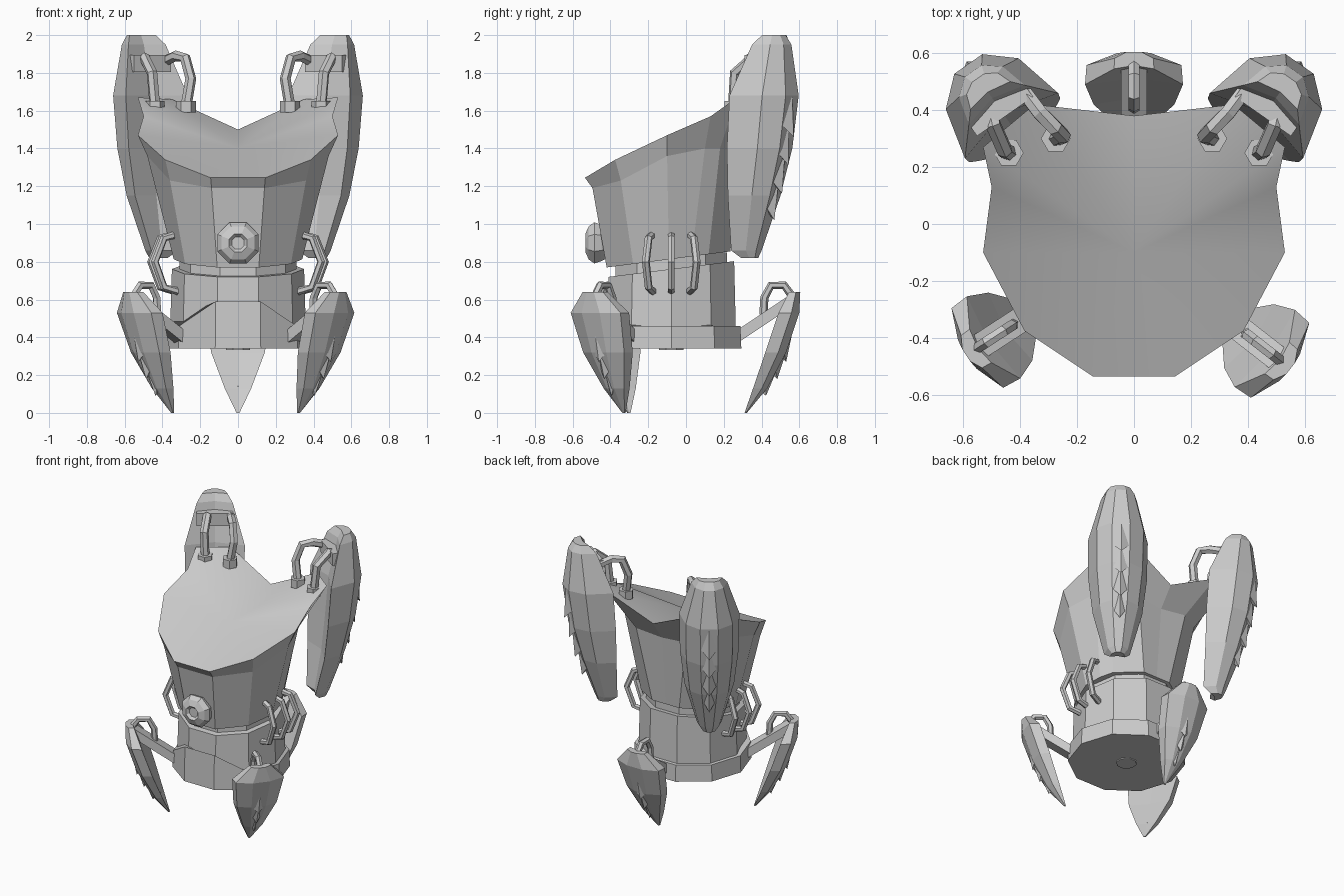
import bpy, bmesh
from math import sin, cos, pi, radians
from mathutils import Vector, Matrix

if "Cube" in bpy.data.objects:
    bpy.data.objects.remove(bpy.data.objects["Cube"])

CY = -0.078  # axis of the round base
I4 = Matrix.Identity(4)


def make(name, verts, faces, M=I4):
    me = bpy.data.meshes.new(name)
    me.from_pydata([M @ Vector(v) for v in verts], [], faces)
    bm = bmesh.new()
    bm.from_mesh(me)
    bmesh.ops.recalc_face_normals(bm, faces=bm.faces[:])
    bm.to_mesh(me)
    bm.free()
    ob = bpy.data.objects.new(name, me)
    bpy.context.collection.objects.link(ob)
    return ob


def loft(name, rings, M=I4, top=None):
    """Skin equal rings of points; close the ends (top may fan to a point)."""
    n = len(rings[0])
    verts = [p for r in rings for p in r]
    faces = [(k*n+i, k*n+(i+1) % n, (k+1)*n+(i+1) % n, (k+1)*n+i)
             for k in range(len(rings)-1) for i in range(n)]
    faces.append(tuple(range(n)))
    b = (len(rings)-1)*n
    if top:
        verts.append(top)
        faces += [(b+i, b+(i+1) % n, len(verts)-1) for i in range(n)]
    else:
        faces.append(tuple(range(b, b+n)))
    return make(name, verts, faces, M)


def gon(R, zf, n=10, cy=CY):
    """Horizontal polygon, flat side to the front; zf gives height from y."""
    pts = []
    for i in range(n):
        a = -pi/2 + pi/n + i*2*pi/n
        y = cy + R*sin(a)
        pts.append((R*cos(a), y, zf(y)))
    return pts


def tube(name, path, rad, M=I4, sides=6):
    P = [Vector(p) for p in path]
    ref = (P[-1]-P[0]).cross(P[1]-P[0]).normalized()
    rings = []
    for i, p in enumerate(P):
        d = (P[min(i+1, len(P)-1)] - P[max(i-1, 0)]).normalized()
        u = d.cross(ref).normalized()
        v = d.cross(u)
        rings.append([p + rad*(cos(2*pi*k/sides)*u + sin(2*pi*k/sides)*v)
                      for k in range(sides)])
    return loft(name, rings, M)


def box(name, p, q, w, h, M=I4):
    """Bar from p to q, w wide in x and h tall."""
    def end(c):
        return [(c[0]-w, c[1], c[2]-h), (c[0]+w, c[1], c[2]-h),
                (c[0]+w, c[1], c[2]+h), (c[0]-w, c[1], c[2]+h)]
    return loft(name, [end(p), end(q)], M)


def pod(name, rows, teeth, M, size, mw, mf, rw):
    """Long shell from rows (z, half width, inner depth, outer depth) plus barbs."""
    rings = []
    for z, w, e, o in rows:
        m = e + mf*(o-e)
        rings.append([(w, e, z), (mw*w, m, z), (rw*w, o, z), (-rw*w, o, z),
                      (-mw*w, m, z), (-w, e, z), (0, e + .2*(o-e), z)])
    loft(name, rings, M)

    def outer(z):
        for a, b in zip(rows, rows[1:]):
            if b[0] <= z <= a[0]:
                f = (z-b[0])/(a[0]-b[0])
                return b[3] + f*(a[3]-b[3]), b[1] + f*(a[1]-b[1])
        return rows[0][3], rows[0][1]
    for z in teeth:
        w = .5*outer(z)[1]
        oa = outer(z+.5*size)[0] - .16*size
        v = [(-w, oa, z+.5*size), (w, oa, z+.5*size),
             (0, outer(z+size)[0], z+size), (0, outer(z)[0]+.19*size, z),
             (0, outer(z)[0]-.2*size, z+.35*size)]
        make(name + "_barb", v, [(0, 3, 2), (1, 2, 3), (0, 4, 3), (1, 3, 4),
                                 (0, 2, 4), (1, 4, 2)], M)


def full(half):
    """Mirror a half outline that runs from front to the back centre."""
    return half + [(-x, y, z) for x, y, z in reversed(half[:-1])]


# upper body: bucket with flared rim and smooth sagging top
low = [(.11, -.42), (.28, -.28), (.34, -.09), (.32, .03), (.28, .12), (.11, .235), (0, .235)]
mid = [(.14, -.495, 1.19), (.36, -.345, 1.23), (.48, -.1, 1.36), (.42, .1, 1.40),
       (.37, .18, 1.40), (.20, .29, 1.38), (0, .28, 1.36)]
rim = [(.145, -.535, 1.245), (.385, -.375, 1.34), (.53, -.1, 1.47), (.5, .13, 1.57),
       (.53, .27, 1.67), (.35, .42, 1.66), (0, .38, 1.5)]
body = loft("upper_body", [full([(x, y, .77+(y+.42)*.13) for x, y in low]), full(mid), full(rim)],
            top=(0, -.1, 1.40))
for p in body.data.polygons:
    p.use_smooth = len(p.vertices) == 3

# neck, lower body, base
loft("neck", [gon(.31, lambda y: .6), gon(.31, lambda y: .85)])
loft("lower_body", [gon(.36, lambda y: .42), gon(.35, lambda y: .72+(y+.41)*.125)])
loft("base_ring", [gon(.39, lambda y: .34),
                   gon(.385, lambda y: .59 if y < -.42 else .46)])
loft("base_plug", [gon(.07, lambda y: .333, 8), gon(.07, lambda y: .36, 8)])

# front boss with sunken centre
prof = [(.09, -.42), (.105, -.45), (.118, -.485), (.095, -.515), (.052, -.533), (.035, -.515)]
loft("front_boss", [[(r*cos(pi/8+k*pi/4), y, .9+r*sin(pi/8+k*pi/4)) for k in range(8)]
                    for r, y in prof])

# three legs around the base
leg_rows = [(.64, .07, .545, .605), (.53, .172, .49, .60), (.32, .142, .42, .53),
            (.13, .07, .355, .43), (0, .008, .31, .322)]
for name, ang, push in (("back_leg", 0, 0), ("right_leg", -128, .015), ("left_leg", 123, .02)):
    M = Matrix.Translation((0, CY, 0)) @ Matrix.Rotation(radians(ang), 4, 'Z') \
        @ Matrix.Translation((0, push-CY, 0))
    pod(name, leg_rows, (.27, .18, .09), M, .14, .97, .62, .35)
    box(name + "_arm", (0, .25, .39), (0, .55, .59), .045, .035, M)
    tube(name + "_hose", [(0, .41, .52), (0, .415, .61), (0, .45, .675), (0, .52, .675),
                          (0, .56, .62)], .022, M)

# shoulder pods, their brackets and hoses; side hoses
pod_rows = [(2.0, .085, .13, .205), (1.95, .12, .09, .235), (1.68, .20, 0, .265),
            (1.4, .195, -.02, .225), (1.15, .165, -.035, .155), (.86, .085, -.07, .05),
            (.82, .05, -.03, .035)]
hoses = [[(.51, .43, 1.84), (.495, .35, 1.88), (.455, .26, 1.80), (.44, .25, 1.62)],
         [(.39, .47, 1.86), (.33, .39, 1.89), (.28, .34, 1.88), (.25, .31, 1.77),
          (.275, .30, 1.62)]]
for side, s in (("right", 1), ("left", -1)):
    flip = Matrix.Scale(s, 4, (1, 0, 0))
    M = flip @ Matrix.Translation((.43, .345, 0)) @ Matrix.Rotation(radians(-35), 4, 'Z')
    pod(side + "_shoulder_pod", pod_rows, (1.46, 1.31, 1.16, 1.02), M, .22, .78, .68, .3)
    box(side + "_bracket", (0, .04, 1.85), (0, .11, 1.85), .12, .045, M)
    for h in hoses:
        tube(side + "_shoulder_hose", h, .029, flip)
        x, y, z = h[-1]
        loft(side + "_hose_nut", [[(x+.052*cos(k*pi/3), y+.052*sin(k*pi/3), zz)
                                   for k in range(6)] for zz in (1.59, 1.65)], flip)
    for a in (-17, 0, 17):
        R = flip @ Matrix.Translation((0, CY, 0)) @ Matrix.Rotation(radians(a), 4, 'Z')
        tube(side + "_side_hose", [(.32, 0, .95), (.41, 0, .925), (.46, 0, .80),
                                   (.41, 0, .665), (.32, 0, .64)], .021, R)
